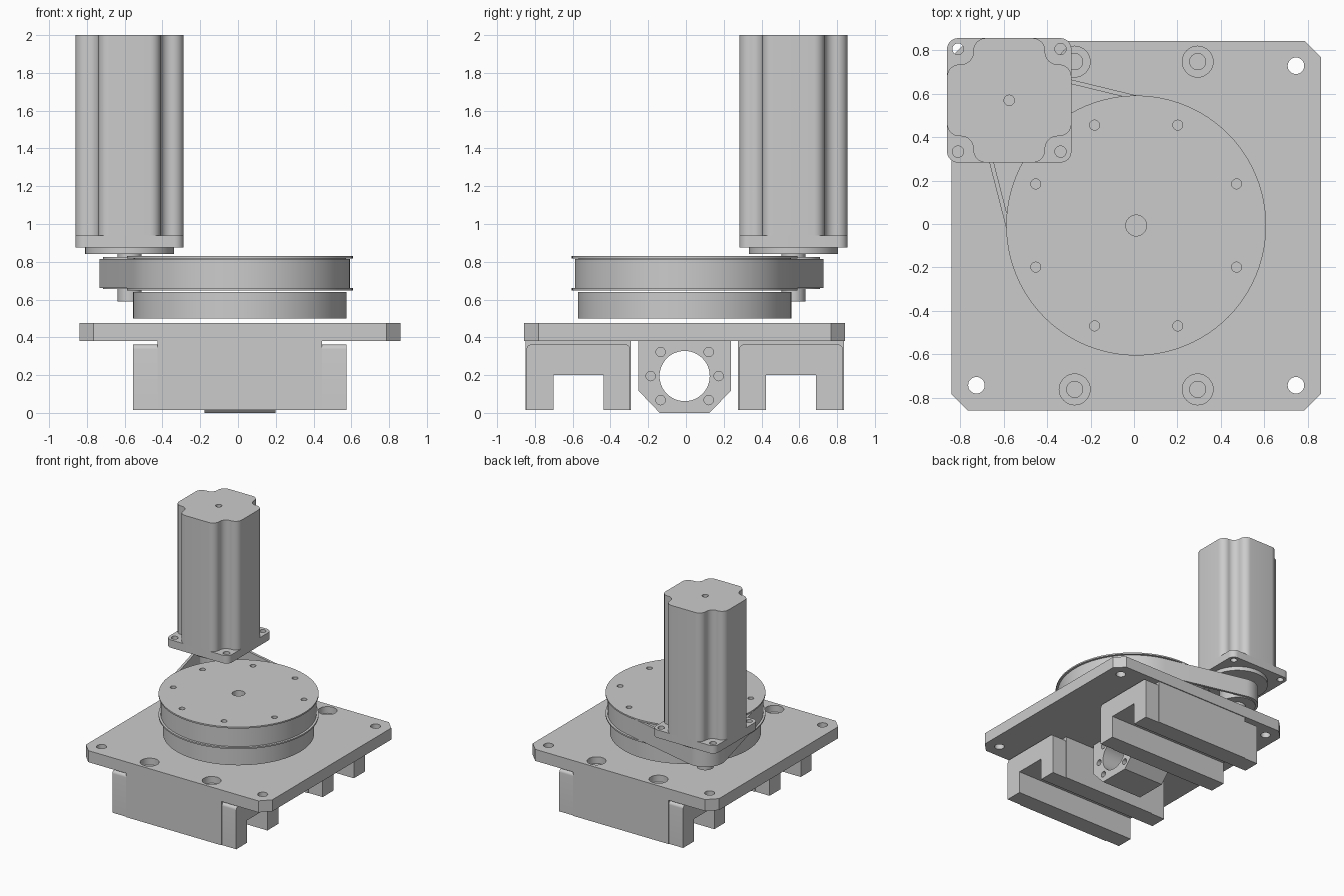
import bpy, bmesh, math
from mathutils import Vector

if "Cube" in bpy.data.objects:
    bpy.data.objects.remove(bpy.data.objects["Cube"], do_unlink=True)

grey = bpy.data.materials.new("machined grey")
grey.use_nodes = True
COLOUR = (0.6, 0.6, 0.6, 1)
grey.diffuse_color = COLOUR
grey.node_tree.nodes["Principled BSDF"].inputs["Base Color"].default_value = COLOUR

CX, CY = 0.01, -0.007        # table centre
MX, MY = -0.574, 0.569       # motor centre


def prism(name, outline, lo, hi, axis="z"):
    """Extrude a closed outline along z (outline is x, y) or x (outline is y, z)."""
    bm = bmesh.new()
    place = (lambda p, h: (p[0], p[1], h)) if axis == "z" else (lambda p, h: (h, p[0], p[1]))
    face = bm.faces.new([bm.verts.new(place(p, lo)) for p in outline])
    moved = bmesh.ops.extrude_face_region(bm, geom=[face])["geom"]
    shift = Vector((0, 0, hi - lo) if axis == "z" else (hi - lo, 0, 0))
    bmesh.ops.translate(bm, vec=shift, verts=[g for g in moved if isinstance(g, bmesh.types.BMVert)])
    bmesh.ops.recalc_face_normals(bm, faces=bm.faces)
    mesh = bpy.data.meshes.new(name)
    bm.to_mesh(mesh)
    bm.free()
    mesh.materials.append(grey)
    ob = bpy.data.objects.new(name, mesh)
    bpy.context.collection.objects.link(ob)
    return ob


def arc(cx, cy, r, start, end, n):
    return [(cx + r * math.cos(start + (end - start) * i / n),
             cy + r * math.sin(start + (end - start) * i / n)) for i in range(n + 1)]


def circle(cx, cy, r, n=32):
    return arc(cx, cy, r, 0, math.tau, n)[:-1]


def rect(cx, cy, hx, hy):
    return [(cx - hx, cy - hy), (cx + hx, cy - hy), (cx + hx, cy + hy), (cx - hx, cy + hy)]


def fillet(points, radius, n=8):
    """Round every corner of a polygon, convex or concave."""
    out = []
    for i, p in enumerate(points):
        p, a, b = Vector(p), Vector(points[i - 1]), Vector(points[(i + 1) % len(points)])
        u, v = (a - p).normalized(), (b - p).normalized()
        half = u.angle(v) / 2
        centre = p + (u + v).normalized() * radius / math.sin(half)
        t = radius / math.tan(half)
        s, e = p + u * t - centre, p + v * t - centre
        a0 = math.atan2(s.y, s.x)
        turn = (math.atan2(e.y, e.x) - a0 + math.pi) % math.tau - math.pi
        out += arc(centre.x, centre.y, radius, a0, a0 + turn, n)
    return out


def cut(ob, *args):
    """Subtract a prism from an object."""
    cutter = prism("cutter", *args)
    cutter.hide_render = True
    mod = ob.modifiers.new("cut", "BOOLEAN")
    mod.operation, mod.solver, mod.object = "DIFFERENCE", "EXACT", cutter
    bpy.context.view_layer.objects.active = ob
    bpy.ops.object.modifier_apply(modifier=mod.name)
    bpy.data.objects.remove(cutter, do_unlink=True)


def smooth(ob):
    bpy.ops.object.select_all(action="DESELECT")
    ob.select_set(True)
    bpy.context.view_layer.objects.active = ob
    bpy.ops.object.shade_smooth_by_angle(angle=math.radians(30))


SIGNS = [(sx, sy) for sx in (-1, 1) for sy in (-1, 1)]

# Base plate with chamfered corners, corner holes and counterbored holes
h, c = 0.85, 0.775
plate = prism("base_plate", [(CX + x, CY + y) for x, y in (
    (-c, -h), (c, -h), (h, -c), (h, c), (c, h), (-c, h), (-h, c), (-h, -c))], 0.38, 0.475)
for sx, sy in SIGNS:
    cut(plate, circle(CX + sx * 0.735, CY + sy * 0.735, 0.038), 0.3, 0.5)
    bx, by = CX + sx * 0.283, CY + sy * 0.754
    cut(plate, circle(bx, by, 0.071), 0.42, 0.5)
    cut(plate, circle(bx, by, 0.037), 0.3, 0.45)

# Linear carriages: channel body with an end cap on either end
for side, sy in (("front", -1), ("back", 1)):
    y = CY + sy * 0.563

    def channel(half, top):
        shoulder = [(y + half, top), (y - half, top)]
        return [(y - half, 0.015), (y - 0.132, 0.015), (y - 0.132, 0.2), (y + 0.132, 0.2),
                (y + 0.132, 0.015), (y + half, 0.015)] + shoulder

    prism(side + "_carriage_body", channel(0.28, 0.38), CX - 0.435, CX + 0.435, "x")
    for end, sx in (("right", -1), ("left", 1)):
        lo, hi = sorted((CX + sx * 0.435, CX + sx * 0.565))
        outline = channel(0.274, 0.362)
        r = 0.025
        outline[-2:] = (arc(y + 0.274 - r, 0.362 - r, r, 0, math.pi / 2, 6)
                        + arc(y - 0.274 + r, 0.362 - r, r, math.pi / 2, math.pi, 6))
        smooth(prism(f"{side}_carriage_{end}_cap", outline, lo, hi, "x"))

# Screw nut bracket with a bore and bolt holes at both ends
bracket = prism("nut_bracket", [(CY + y, z) for y, z in (
    (-0.245, 0.38), (-0.245, 0.118), (-0.132, 0), (0.132, 0), (0.245, 0.118), (0.245, 0.38))],
    CX - 0.188, CX + 0.188, "x")
cut(bracket, circle(CY, 0.195, 0.133, 48), -0.5, 0.5, "x")
for deg in (0, 45, 135, 180, 225, 315):
    a = math.radians(deg)
    hole = circle(CY + 0.18 * math.cos(a), 0.195 + 0.18 * math.sin(a), 0.025, 20)
    for sx in (-1, 1):
        lo, hi = sorted((CX + sx * 0.1, CX + sx * 0.3))
        cut(bracket, hole, lo, hi, "x")
smooth(bracket)

# Rotary table: lower drum, pulley core and two thin flanges
smooth(prism("table_drum", circle(CX, CY, 0.565, 96), 0.5, 0.64))
smooth(prism("large_pulley_lower_flange", circle(CX, CY, 0.598, 96), 0.648, 0.66))
core = prism("large_pulley", circle(CX, CY, 0.562, 96), 0.66, 0.818)
top = prism("large_pulley_top_flange", circle(CX, CY, 0.598, 96), 0.818, 0.83)
holes = [(circle(CX, CY, 0.048), 0.68)]
for i in range(8):
    a = math.tau * (i + 0.5) / 8
    holes.append((circle(CX + 0.5 * math.cos(a), CY + 0.5 * math.sin(a), 0.023, 20), 0.74))
for outline, floor in holes:
    cut(core, outline, floor, 0.9)
    cut(top, outline, 0.7, 0.9)
smooth(core)
smooth(top)


# Drive belt around both pulleys
def belt_outline(big, small):
    axis = math.atan2(MY - CY, MX - CX)
    spread = math.acos((big - small) / math.hypot(MX - CX, MY - CY))
    return (arc(CX, CY, big, axis + spread, axis - spread + math.tau, 72)
            + arc(MX, MY, small, axis - spread, axis + spread, 24))


belt = prism("drive_belt", belt_outline(0.582, 0.16), 0.662, 0.816)
cut(belt, belt_outline(0.562, 0.14), 0.6, 0.9)
smooth(belt)

# Motor pulley, shaft hub and pilot boss
smooth(prism("small_pulley", circle(MX, MY, 0.14, 48), 0.655, 0.825))
smooth(prism("motor_shaft_hub", circle(MX, MY, 0.063), 0.59, 0.842))
smooth(prism("motor_pilot", circle(MX, MY, 0.235, 64), 0.842, 0.875))

# Motor mounting flange with four through holes
M = 0.286
flange = prism("motor_flange", fillet(rect(MX, MY, M, M), 0.05), 0.875, 0.94)
for sx, sy in SIGNS:
    cut(flange, circle(MX + sx * 0.236, MY + sy * 0.236, 0.026, 24), 0.8, 1.0)
smooth(flange)

# Motor housing with relieved, rounded corners
w = 0.165
quarter = [(M, w), (w, w), (w, M)]
cross = []
for k in range(4):
    ca, sa = round(math.cos(k * math.pi / 2)), round(math.sin(k * math.pi / 2))
    cross += [(MX + x * ca - y * sa, MY + x * sa + y * ca) for x, y in quarter]
housing = prism("motor_housing", fillet(cross, 0.057), 0.94, 2.0)
cut(housing, circle(MX, MY, 0.024, 20), 1.9, 2.1)
smooth(housing)
smooth(plate)
